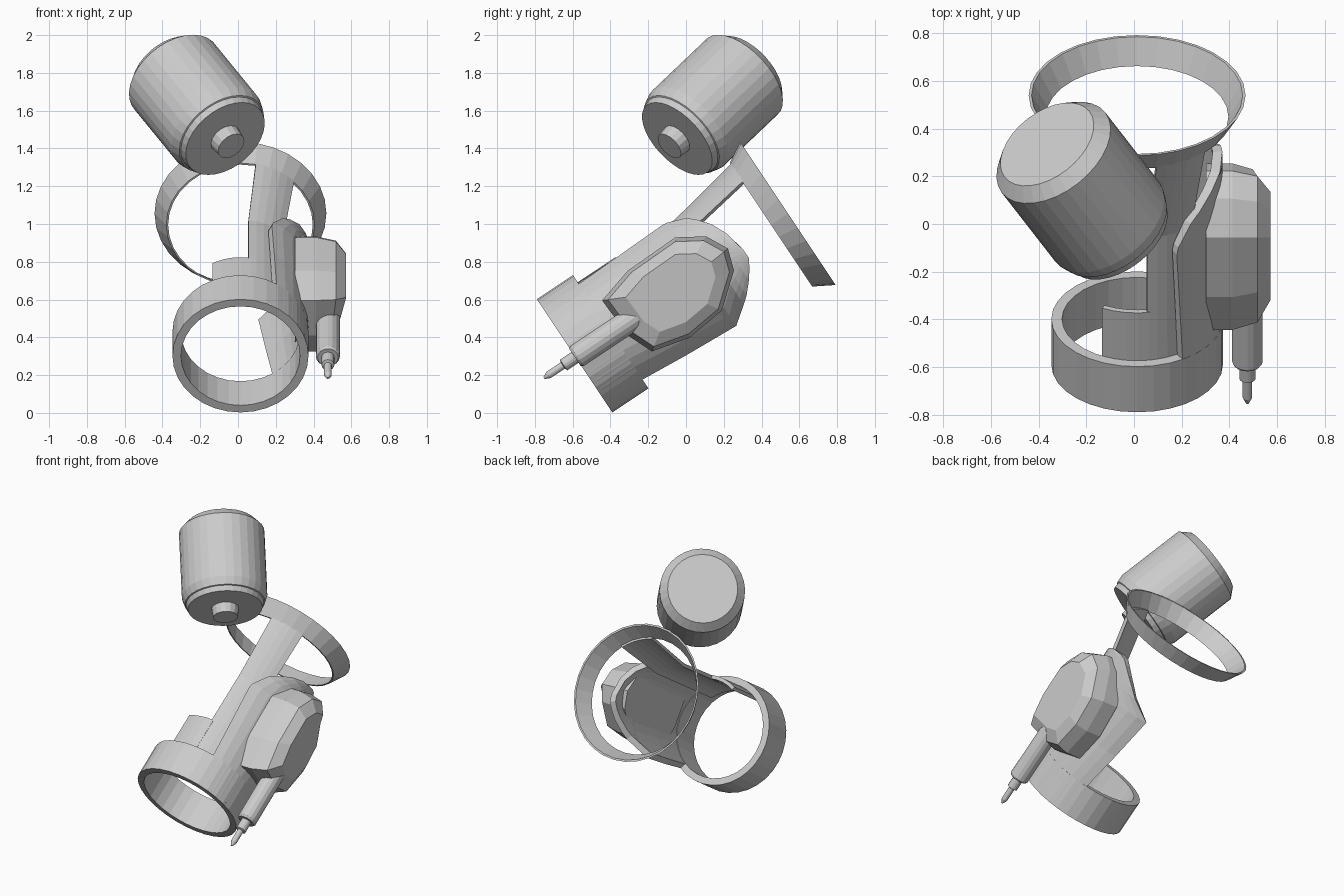
import bpy, bmesh
from math import cos, sin, asin, radians, pi
from mathutils import Vector

if "Cube" in bpy.data.objects:
    bpy.data.objects.remove(bpy.data.objects["Cube"])

# Tilted frame shared by the cuff, strut, rear ring and side pod: (x, v across, u along)
ORIGIN = Vector((0.013, -0.59, 0.302))
ACROSS = Vector((0, -0.555, 0.832))
ALONG = Vector((0, 0.832, 0.555))


def tilt(x, v, u):
    return ORIGIN + Vector((x, 0, 0)) + ACROSS * v + ALONG * u


def finish(name, bm):
    bmesh.ops.remove_doubles(bm, verts=bm.verts, dist=1e-5)
    bmesh.ops.recalc_face_normals(bm, faces=bm.faces)
    mesh = bpy.data.meshes.new(name)
    bm.to_mesh(mesh)
    bm.free()
    obj = bpy.data.objects.new(name, mesh)
    bpy.context.collection.objects.link(obj)
    return obj


def skin(name, loops, cap_ends=True):
    """Bridge a list of closed loops of points."""
    bm = bmesh.new()
    rows = [[bm.verts.new(p) for p in loop] for loop in loops]
    n = len(rows[0])
    for a, b in zip(rows, rows[1:]):
        for i in range(n):
            j = (i + 1) % n
            bm.faces.new((a[i], a[j], b[j], b[i]))
    if cap_ends:
        bm.faces.new(rows[0])
        bm.faces.new(rows[-1])
    return finish(name, bm)


def hoop(name, section, segs=32):
    """Revolve a closed (radius, u) section around the tilted axis."""
    loops = []
    for i in range(segs + 1):
        t = 2 * pi * i / segs
        loops.append([tilt(r * cos(t), r * sin(t), u) for r, u in section])
    return skin(name, loops, cap_ends=False)


def sector(name, stations, segs):
    """Curved plate: stations of (u, inner r, outer r, start angle, end angle)."""
    loops = []
    for u, r0, r1, a0, a1 in stations:
        angs = [a0 + (a1 - a0) * i / segs for i in range(segs + 1)]
        outer = [tilt(r1 * cos(a), r1 * sin(a), u) for a in angs]
        inner = [tilt(r0 * cos(a), r0 * sin(a), u) for a in reversed(angs)]
        loops.append(outer + inner)
    return skin(name, loops)


def lathe(name, base, axis, profile, segs):
    """Solid of revolution from (radius, distance along axis)."""
    q = axis.to_track_quat('Z', 'Y')
    loops = [[base + q @ Vector((r * cos(2 * pi * i / segs), r * sin(2 * pi * i / segs), d))
              for i in range(segs)] for r, d in profile]
    return skin(name, loops)


# Cuff ring at the front and flared ring at the rear
hoop("cuff_ring", [(0.315, 0), (0.36, 0), (0.36, 0.23), (0.315, 0.23)])
hoop("rear_ring", [(0.383, 1.25), (0.393, 1.25), (0.455, 1.358), (0.443, 1.358)])

# Half-round arm shell with rounded rear end (u, upper edge, lower edge)
edges = [(0.02, 0.305, -0.305), (0.23, 0.305, -0.305), (0.50, 0.312, -0.327),
         (0.766, 0.319, -0.342), (0.80, 0.315, -0.344), (0.896, 0.28, -0.272),
         (0.935, 0.245, -0.24), (0.99, 0.178, -0.18), (1.03, 0.09, -0.125),
         (1.055, -0.03, -0.08)]
sector("arm_shell", [(u, 0.318, 0.359, asin(lo / 0.36), asin(hi / 0.36))
                     for u, hi, lo in edges], 12)

# Strut along the inside of the shell, bending out to the rear ring, and its base plate
sector("strut", [(0.1, 0.29, 0.316, radians(42), radians(82.5)),
                 (0.84, 0.285, 0.308, radians(42), radians(82)),
                 (1.26, 0.375, 0.396, radians(44), radians(78))], 5)
sector("strut_base_plate", [(0.1, 0.29, 0.316, radians(80), radians(118)),
                            (0.47, 0.29, 0.314, radians(80), radians(118))], 4)

# Faceted side pod: outline (u, v) stacked outward with shrinking loops
outline = [(0.284, 0.163), (0.486, 0.219), (0.791, 0.226), (0.93, 0.14), (0.991, 0.022),
           (0.953, -0.092), (0.782, -0.233), (0.562, -0.258), (0.354, -0.208), (0.295, -0.067)]
pod = []
for x, s, drop in [(0.29, 1, 0), (0.40, 1, 0), (0.505, 0.92, 0.02), (0.56, 0.68, 0.035)]:
    pod.append([tilt(x - (drop if v < -0.06 else 0), -0.01 + (v + 0.01) * s, 0.64 + (u - 0.64) * s)
                for u, v in outline])
skin("side_pod", pod)

# Nozzle pointing forward from the pod
lathe("nozzle", tilt(0.463, -0.008, 0), -ALONG,
      [(0.064, -0.40), (0.064, -0.01), (0.055, 0.003), (0.034, 0.003), (0.034, 0.075),
       (0.02, 0.08), (0.02, 0.17), (0.006, 0.20)], 16)

# Floating canister with bevelled ends and a knob underneath
can_axis = Vector((-0.49, 0.63, 0.60)).normalized()
can_centre = Vector((-0.215, 0.142, 1.632))
lathe("canister", can_centre, can_axis,
      [(0.24, -0.30), (0.25, -0.265), (0.258, -0.262), (0.275, -0.21), (0.275, 0.25),
       (0.225, 0.305)], 32)
lathe("canister_knob", can_centre, can_axis, [(0.08, -0.365), (0.088, -0.29)], 16)
